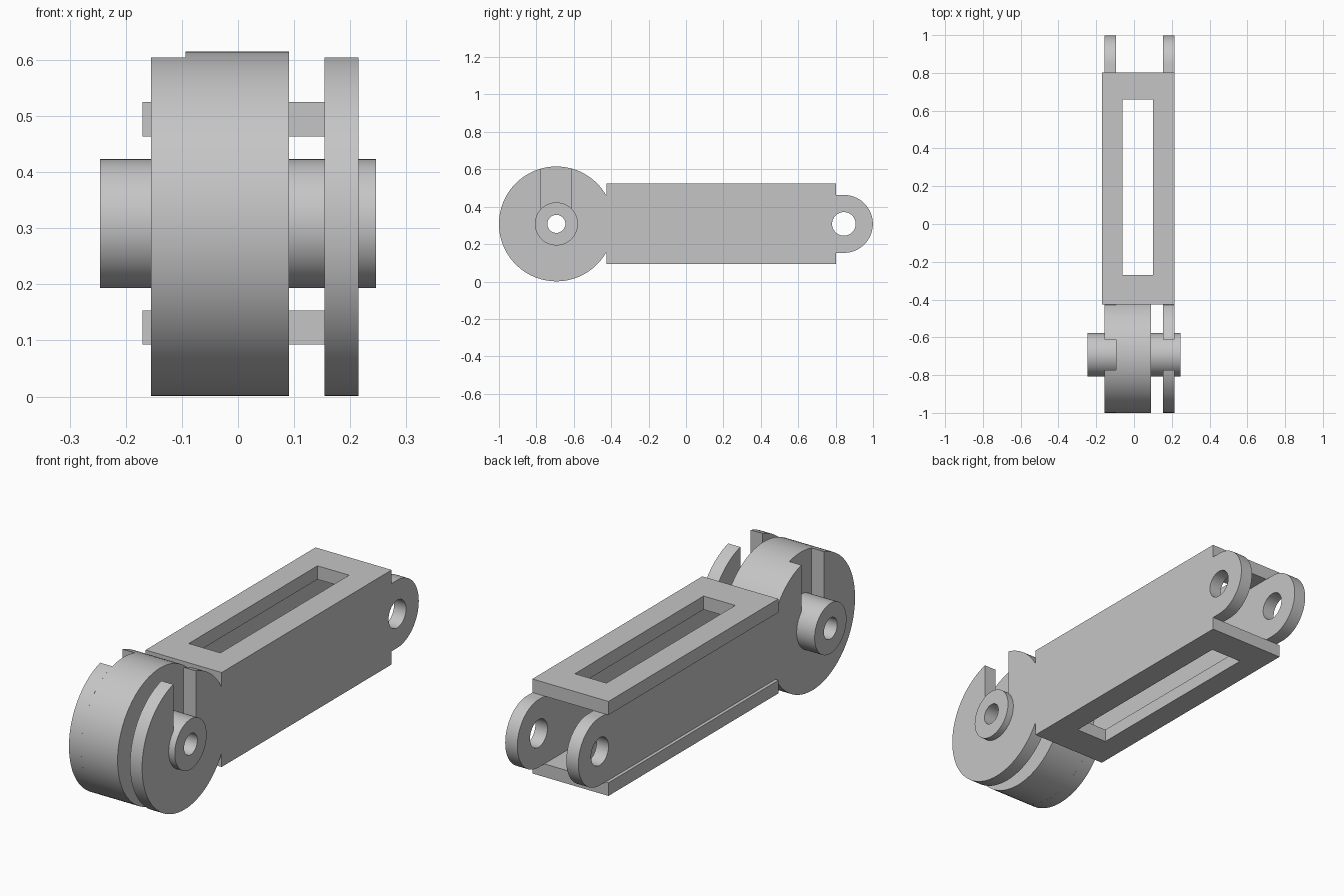
import bpy, bmesh
from math import acos, asin, cos, sin, pi, radians
from mathutils import Vector

if "Cube" in bpy.data.objects:
    bpy.data.objects.remove(bpy.data.objects["Cube"], do_unlink=True)

GREY = (0.56, 0.56, 0.56, 1.0)
metal = bpy.data.materials.new("plain_grey_metal")
metal.use_nodes = True
metal.diffuse_color = GREY
for node in metal.node_tree.nodes:
    if node.type == "BSDF_PRINCIPLED":
        node.inputs["Base Color"].default_value = GREY

MID_Z = 0.308                  # shared centre height
WHEEL_Y, WHEEL_R = -0.693, 0.307
LUG_Y, LUG_R = 0.844, 0.155
SLOT = 0.081                   # half width of the axle slot


def arc(y, r, start=0.0, end=2 * pi, steps=72):
    return [(y + r * cos(start + (end - start) * i / steps),
             MID_Z + r * sin(start + (end - start) * i / steps))
            for i in range(steps + 1)]


def circle(y, r):
    return arc(y, r)[:-1]


def rect(x0, x1, y0, y1):
    return [(x0, y0), (x1, y0), (x1, y1), (x0, y1)]


def slab(name, loops, low, high, axis):
    """Fill an outline with holes and extrude it along x or z."""
    bm = bmesh.new()
    for loop in loops:
        verts = [bm.verts.new((low, u, v) if axis == "x" else (u, v, low))
                 for u, v in loop]
        for i, vert in enumerate(verts):
            bm.edges.new((verts[i - 1], vert))
    bmesh.ops.triangle_fill(bm, edges=bm.edges[:], use_beauty=True)
    grown = bmesh.ops.extrude_face_region(
        bm, geom=bm.faces[:], use_keep_orig=True)["geom"]
    step = Vector((high - low, 0, 0) if axis == "x" else (0, 0, high - low))
    bmesh.ops.translate(
        bm, vec=step, verts=[g for g in grown if isinstance(g, bmesh.types.BMVert)])
    bmesh.ops.recalc_face_normals(bm, faces=bm.faces[:])
    mesh = bpy.data.meshes.new(name)
    bm.to_mesh(mesh)
    bm.free()
    mesh.materials.append(metal)
    obj = bpy.data.objects.new(name, mesh)
    bpy.context.collection.objects.link(obj)
    bpy.ops.object.select_all(action="DESELECT")
    obj.select_set(True)
    bpy.context.view_layer.objects.active = obj
    bpy.ops.object.shade_smooth_by_angle(angle=radians(30))
    return obj


# Side plates: slotted disc, straight bar and rounded lug in one outline
neck = asin(LUG_R / WHEEL_R)
lip = acos(SLOT / WHEEL_R)
slot_floor = MID_Z + 0.07
outline = (arc(WHEEL_Y, WHEEL_R, neck, lip, 16)
           + [(WHEEL_Y + SLOT, slot_floor), (WHEEL_Y - SLOT, slot_floor)]
           + arc(WHEEL_Y, WHEEL_R, pi - lip, 2 * pi - neck, 64)
           + arc(LUG_Y, LUG_R, -pi / 2, pi / 2, 40))
plate_loops = [outline, circle(WHEEL_Y, 0.06), circle(LUG_Y, 0.063)]
slab("right_side_plate", plate_loops, -0.155, -0.094, "x")
slab("left_side_plate", plate_loops, 0.154, 0.215, "x")

# Wheel and hollow axle
slab("wheel", [circle(WHEEL_Y, WHEEL_R), circle(WHEEL_Y, 0.06)], -0.094, 0.091, "x")
slab("axle", [circle(WHEEL_Y, 0.115), circle(WHEEL_Y, 0.048)], -0.246, 0.246, "x")

# Top and bottom covers with long windows
cover_loops = [rect(-0.17, 0.215, -0.425, 0.803), rect(-0.06, 0.1, -0.27, 0.66)]
slab("top_cover", cover_loops, 0.463, 0.525, "z")
slab("bottom_cover", cover_loops, 0.093, 0.153, "z")
